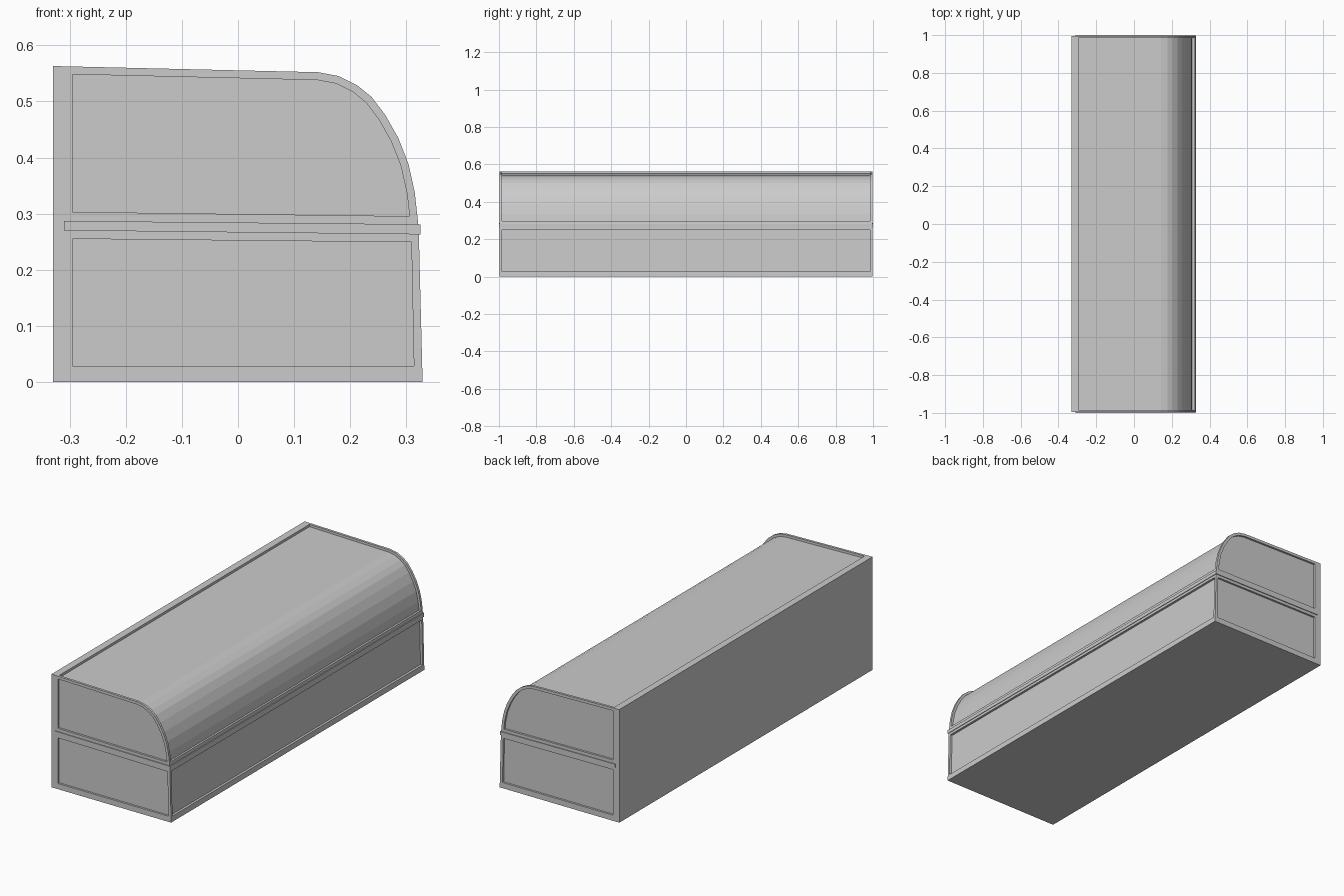
import bpy, bmesh
from mathutils import Vector

if "Cube" in bpy.data.objects:
    bpy.data.objects.remove(bpy.data.objects["Cube"])


def prism(name, pts, y0, y1):
    """Extrude an XZ outline along y."""
    bm = bmesh.new()
    face = bm.faces.new([bm.verts.new((x, y0, z)) for x, z in pts])
    new = bmesh.ops.extrude_face_region(bm, geom=[face])["geom"]
    bmesh.ops.translate(bm, vec=(0, y1 - y0, 0),
                        verts=[v for v in new if isinstance(v, bmesh.types.BMVert)])
    bmesh.ops.recalc_face_normals(bm, faces=bm.faces)
    me = bpy.data.meshes.new(name)
    bm.to_mesh(me)
    bm.free()
    ob = bpy.data.objects.new(name, me)
    bpy.context.collection.objects.link(ob)
    return ob


def offset(pts, d):
    """Shift an open polyline sideways by d (to its right when d > 0)."""
    p = [Vector(q) for q in pts]
    nor = []
    for a, b in zip(p, p[1:]):
        t = (b - a).normalized()
        nor.append(Vector((t.y, -t.x)))
    out = []
    for i, q in enumerate(p):
        n0, n1 = nor[max(i - 1, 0)], nor[min(i, len(nor) - 1)]
        out.append(tuple(q + (n0 + n1) * d / (1 + n0.dot(n1))))
    return out


def carve(target, cutter):
    m = target.modifiers.new("panel", "BOOLEAN")
    m.object, m.operation, m.solver = cutter, "DIFFERENCE", "EXACT"
    bpy.context.view_layer.objects.active = target
    bpy.ops.object.modifier_apply(modifier=m.name)
    bpy.data.objects.remove(cutter, do_unlink=True)


# Rounded shoulder shared by the body and its roof panel
shoulder = [(0.143, 0.552), (0.180, 0.545), (0.212, 0.529), (0.238, 0.508),
            (0.263, 0.475), (0.286, 0.434), (0.304, 0.388), (0.315, 0.338)]

# Main body
body = prism("cabinet_body",
             [(-0.33, 0), (-0.33, 0.563)] + shoulder + [(0.322, 0.275), (0.329, 0)],
             -0.996, 0.996)

# Recessed roof panel
roof = [(-0.295, 0.5622)] + shoulder + [(0.3197, 0.297)]
carve(body, prism("roof_cutter", offset(roof, -0.04) + offset(roof, 0.012)[::-1],
                  -0.984, 0.984))

# Recessed lower front panel
carve(body, prism("front_cutter", [(0.3165, 0.028), (0.311, 0.25), (0.4, 0.25), (0.4, 0.028)],
                  -0.984, 0.984))

# Recessed upper and lower panels on both ends
upper = offset(roof, 0.014)
upper[0] = (-0.295, upper[0][1])
upper += [(-0.295, 0.303)]
lower = [(-0.295, 0.028), (-0.295, 0.255), (0.309, 0.249), (0.3135, 0.028)]
for s in (-1, 1):
    for outline in (upper, lower):
        carve(body, prism("end_cutter", outline, s * 0.986, s * 1.1))

# Belt strip between upper and lower halves
prism("belt_strip", [(-0.31, 0.27), (-0.31, 0.287), (0.3255, 0.281), (0.3255, 0.263)], -1, 1)
